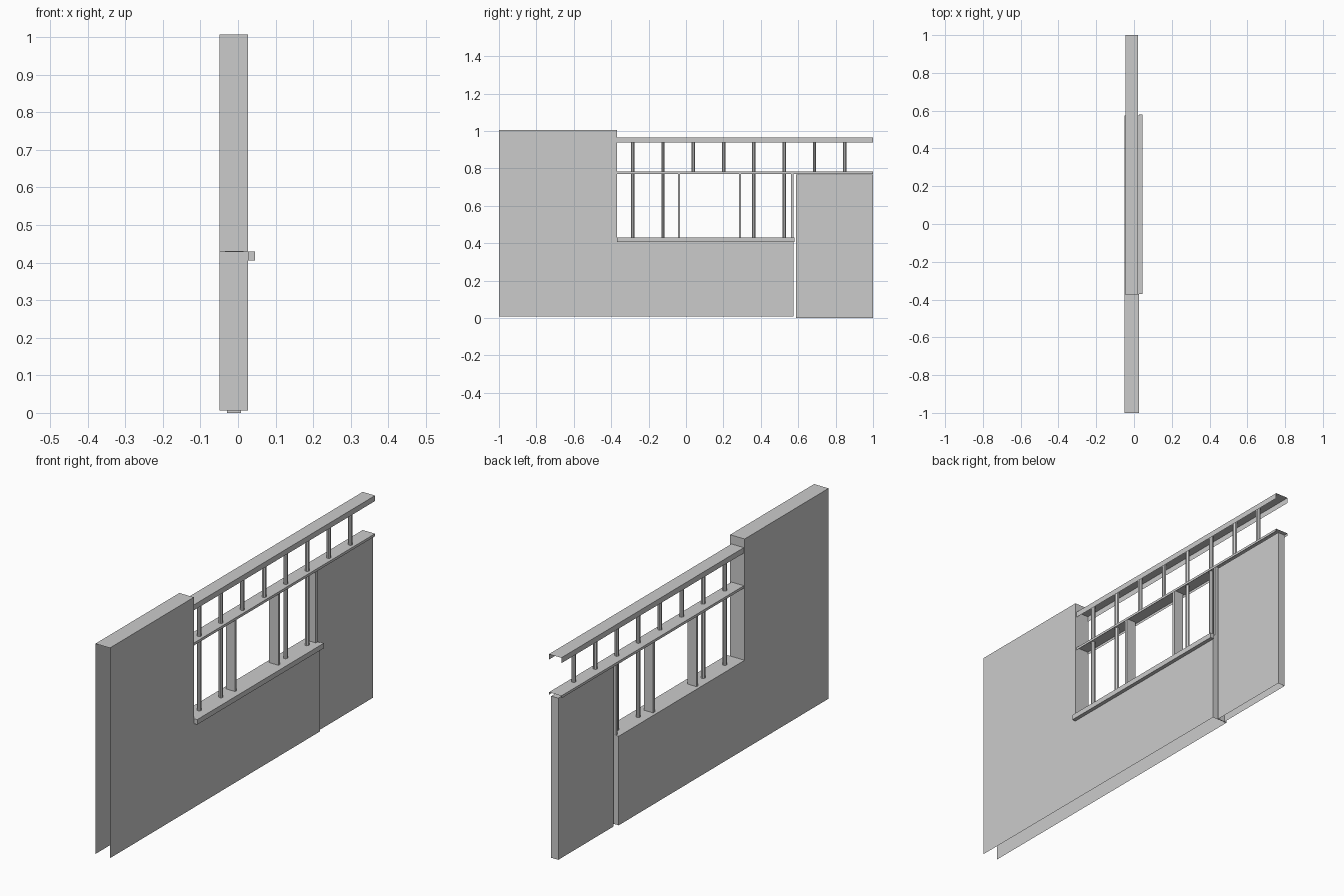
import bpy, bmesh
from math import pi

if "Cube" in bpy.data.objects:
    bpy.data.objects.remove(bpy.data.objects["Cube"])


def add_object(name, bm):
    mesh = bpy.data.meshes.new(name)
    bm.to_mesh(mesh)
    bm.free()
    obj = bpy.data.objects.new(name, mesh)
    bpy.context.collection.objects.link(obj)
    return obj


def panel(name, profile, x0, x1, open_dirs=()):
    """Extrude a (y, z) profile along x; drop the faces in open_dirs."""
    bm = bmesh.new()
    face = bm.faces.new([bm.verts.new((x0, y, z)) for y, z in profile])
    ext = bmesh.ops.extrude_face_region(bm, geom=[face], use_keep_orig=True)
    moved = [v for v in ext["geom"] if isinstance(v, bmesh.types.BMVert)]
    bmesh.ops.translate(bm, vec=(x1 - x0, 0, 0), verts=moved)
    bmesh.ops.recalc_face_normals(bm, faces=bm.faces)
    ys = [p[0] for p in profile]
    zs = [p[1] for p in profile]
    limits = {"bottom": (2, min(zs)), "front": (1, min(ys)), "back": (1, max(ys))}
    drop = [f for f in bm.faces for d in open_dirs
            if all(abs(v.co[limits[d][0]] - limits[d][1]) < 1e-5 for v in f.verts)]
    bmesh.ops.delete(bm, geom=drop, context="FACES")
    return add_object(name, bm)


def box(name, x0, x1, y0, y1, z0, z1, open_dirs=()):
    return panel(name, [(y0, z0), (y1, z0), (y1, z1), (y0, z1)], x0, x1, open_dirs)


def baluster(name, y, z0, z1):
    bpy.ops.mesh.primitive_cylinder_add(
        vertices=8, radius=0.01, depth=z1 - z0,
        location=(-0.004, y, (z0 + z1) / 2), rotation=(0, 0, pi / 8))
    bpy.context.object.name = name


# Stepped wall shell, open underneath and at the front end
panel("wall", [(-1, 0.007), (0.575, 0.007), (0.575, 0.43),
               (-0.37, 0.43), (-0.37, 1.006), (-1, 1.006)],
      -0.049, 0.027, ("bottom", "front"))

# Door-height infill panel and outer sill strip
box("end_panel", -0.029, 0.008, 0.587, 1.0, 0.0, 0.768, ("bottom",))
box("sill", 0.027, 0.045, -0.37, 0.58, 0.406, 0.43)

# Inverted channel rails
box("middle_rail", -0.045, 0.02, -0.371, 1.0, 0.771, 0.783, ("bottom", "front", "back"))
box("top_rail", -0.045, 0.02, -0.371, 1.0, 0.938, 0.964, ("bottom", "front", "back"))

# Flat window posts
for i, y in enumerate((-0.037, 0.289, 0.568)):
    box(f"window_post_{i + 1}", -0.034, 0.015, y - 0.006, y + 0.006, 0.428, 0.782)

# Round balusters: full row above, only the outer window bays below
for i in range(8):
    y = -0.285 + i * 0.162
    baluster(f"upper_baluster_{i + 1}", y, 0.783, 0.962)
    if i in (0, 1, 4, 5):
        baluster(f"lower_baluster_{i + 1}", y, 0.43, 0.781)
